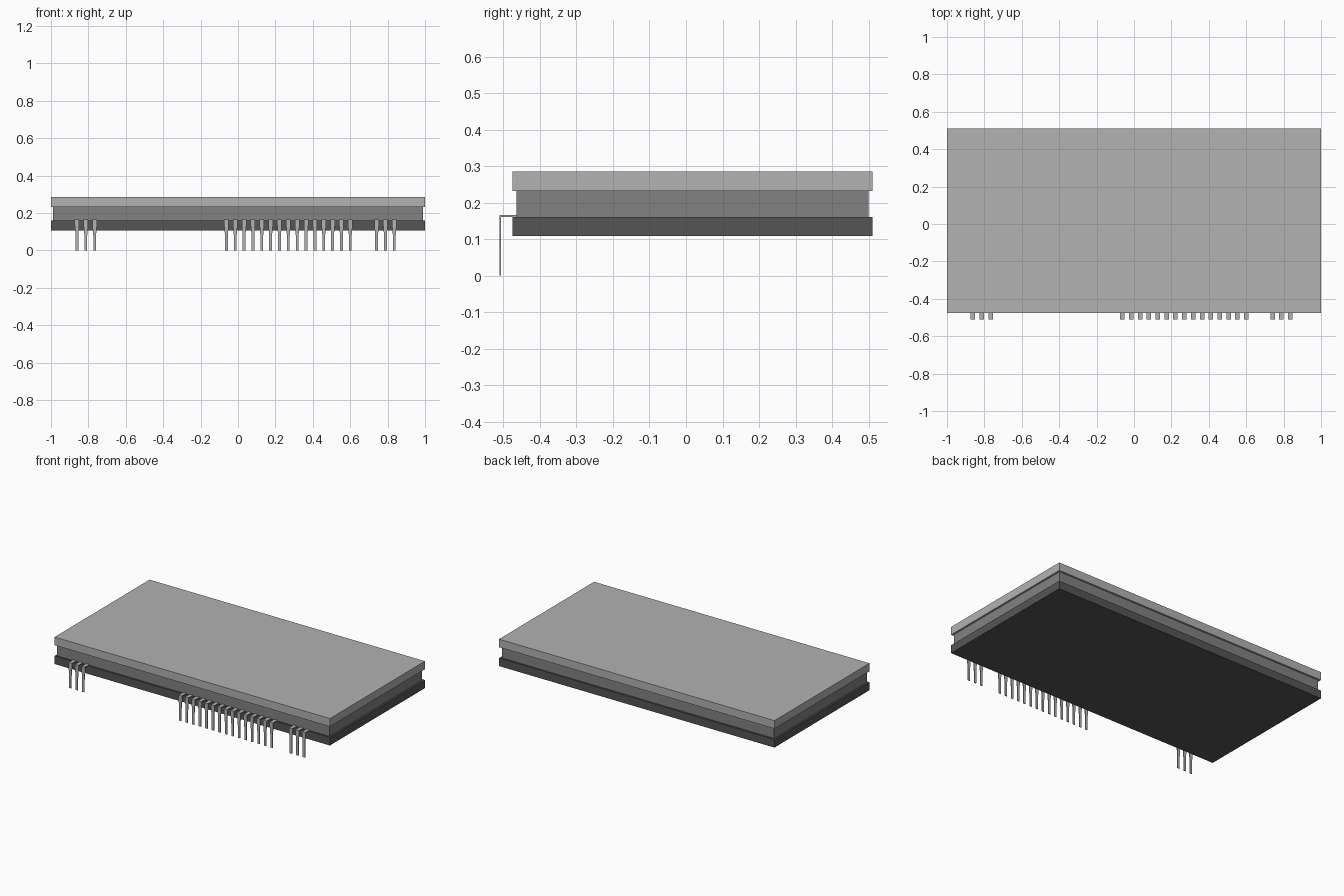
import bpy

cube = bpy.data.objects.get("Cube")
if cube:
    bpy.data.objects.remove(cube, do_unlink=True)


def material(name, value):
    mat = bpy.data.materials.new(name)
    mat.use_nodes = True
    colour = (value, value, value, 1.0)
    mat.diffuse_color = colour
    mat.node_tree.nodes["Principled BSDF"].inputs["Base Color"].default_value = colour
    return mat


light_grey = material("light grey", 0.445)
mid_grey = material("mid grey", 0.223)
dark_grey = material("dark grey", 0.091)


def slab(name, half_x, y0, y1, z0, z1, mat):
    bpy.ops.mesh.primitive_cube_add(size=1, location=(0, (y0 + y1) / 2, (z0 + z1) / 2))
    obj = bpy.context.object
    obj.name = name
    obj.scale = (2 * half_x, y1 - y0, z1 - z0)
    bpy.ops.object.transform_apply(location=False, rotation=False, scale=True)
    obj.data.materials.append(mat)


# Stacked plates, with the core slightly inset on every side
slab("bottom_plate", 1.0, -0.475, 0.511, 0.108, 0.161, dark_grey)
slab("core_plate", 0.988, -0.464, 0.499, 0.161, 0.232, mid_grey)
slab("top_plate", 1.0, -0.475, 0.511, 0.232, 0.285, light_grey)

# Bent pin: outer path as (y, z, half width), narrowing below the shoulder
PIN_PATH = [(-0.46, 0.166, 0.012), (-0.511, 0.166, 0.012), (-0.511, 0.135, 0.012),
            (-0.511, 0.08, 0.0075), (-0.511, 0.0, 0.0075)]
verts = [(side * w, y, z) for y, z, w in PIN_PATH for side in (-1, 1)]
faces = [(2 * i, 2 * i + 2, 2 * i + 3, 2 * i + 1) for i in range(len(PIN_PATH) - 1)]
pin_mesh = bpy.data.meshes.new("pin")
pin_mesh.from_pydata(verts, [], faces)
pin_mesh.materials.append(light_grey)

# Three rows of pins along the front edge: name, first x, count
PITCH = 0.0473
for row, start, count in (("right", -0.861, 3), ("middle", -0.062, 15), ("left", 0.741, 3)):
    for i in range(count):
        pin = bpy.data.objects.new(f"{row}_pin_{i + 1}", pin_mesh)
        pin.location.x = start + i * PITCH
        bpy.context.collection.objects.link(pin)
        thick = pin.modifiers.new("thickness", 'SOLIDIFY')
        thick.thickness = 0.005
        thick.offset = -1
        thick.use_even_offset = True
